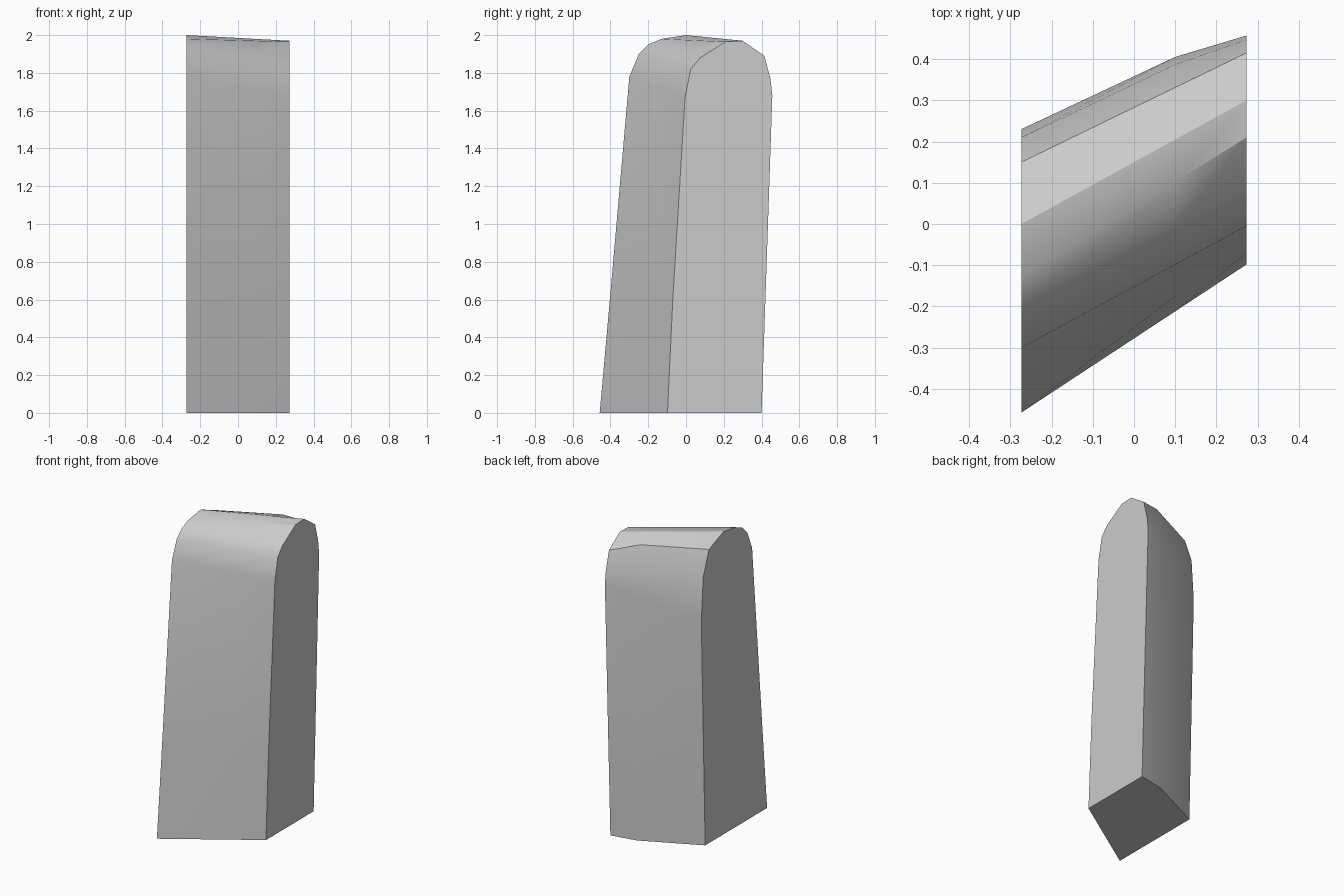
import bpy, bmesh
from mathutils import Vector

cube = bpy.data.objects.get("Cube")
if cube:
    bpy.data.objects.remove(cube, do_unlink=True)

HALF = 0.273

# End profiles as (y, z), from the front foot over the crown to the back foot
left_end = [(-.457, 0), (-.403, .6), (-.30, 1.78), (-.25, 1.9), (-.2, 1.95), (-.13, 1.98),
            (0, 2), (.15, 1.94), (.21, 1.78), (.23, 1.5), (.19, 0)]
right_end = [(-.098, 0), (-.07, .6), (-.005, 1.67), (.025, 1.82), (.075, 1.88), (.21, 1.965),
             (.3, 1.97), (.415, 1.89), (.447, 1.77), (.457, 1.68), (.4, 0)]
# Outward bulge of the back at the middle section
bulge = [(0, 0)] * 7 + [(0, .035), (.015, .02), (.02, 0), (.033, 0)]


def section(bm, x, swell):
    t = (x + HALF) / (2 * HALF)
    ring = []
    for a, b, s in zip(left_end, right_end, bulge):
        p = Vector(a).lerp(Vector(b), t) + Vector(s) * swell
        ring.append(bm.verts.new((x, p.x, p.y)))
    return ring


# Skewed block lofted through three sections
bm = bmesh.new()
rings = [section(bm, -HALF, 0), section(bm, .1, 1), section(bm, HALF, 0)]
for r0, r1 in zip(rings, rings[1:]):
    n = len(r0)
    for i in range(n):
        j = (i + 1) % n
        bm.faces.new((r0[i], r1[i], r1[j], r0[j]))
bm.faces.new(rings[0])
bm.faces.new(rings[-1][::-1])
bmesh.ops.recalc_face_normals(bm, faces=bm.faces)

mesh = bpy.data.meshes.new("rounded_block")
bm.to_mesh(mesh)
bm.free()
block = bpy.data.objects.new("rounded_block", mesh)
bpy.context.collection.objects.link(block)

# Plain grey
grey = bpy.data.materials.new("grey")
grey.use_nodes = True
colour = (.6, .6, .6, 1)
grey.diffuse_color = colour
grey.node_tree.nodes["Principled BSDF"].inputs["Base Color"].default_value = colour
mesh.materials.append(grey)

bpy.ops.object.select_all(action='DESELECT')
block.select_set(True)
bpy.context.view_layer.objects.active = block
bpy.ops.object.shade_smooth_by_angle(angle=.52)
